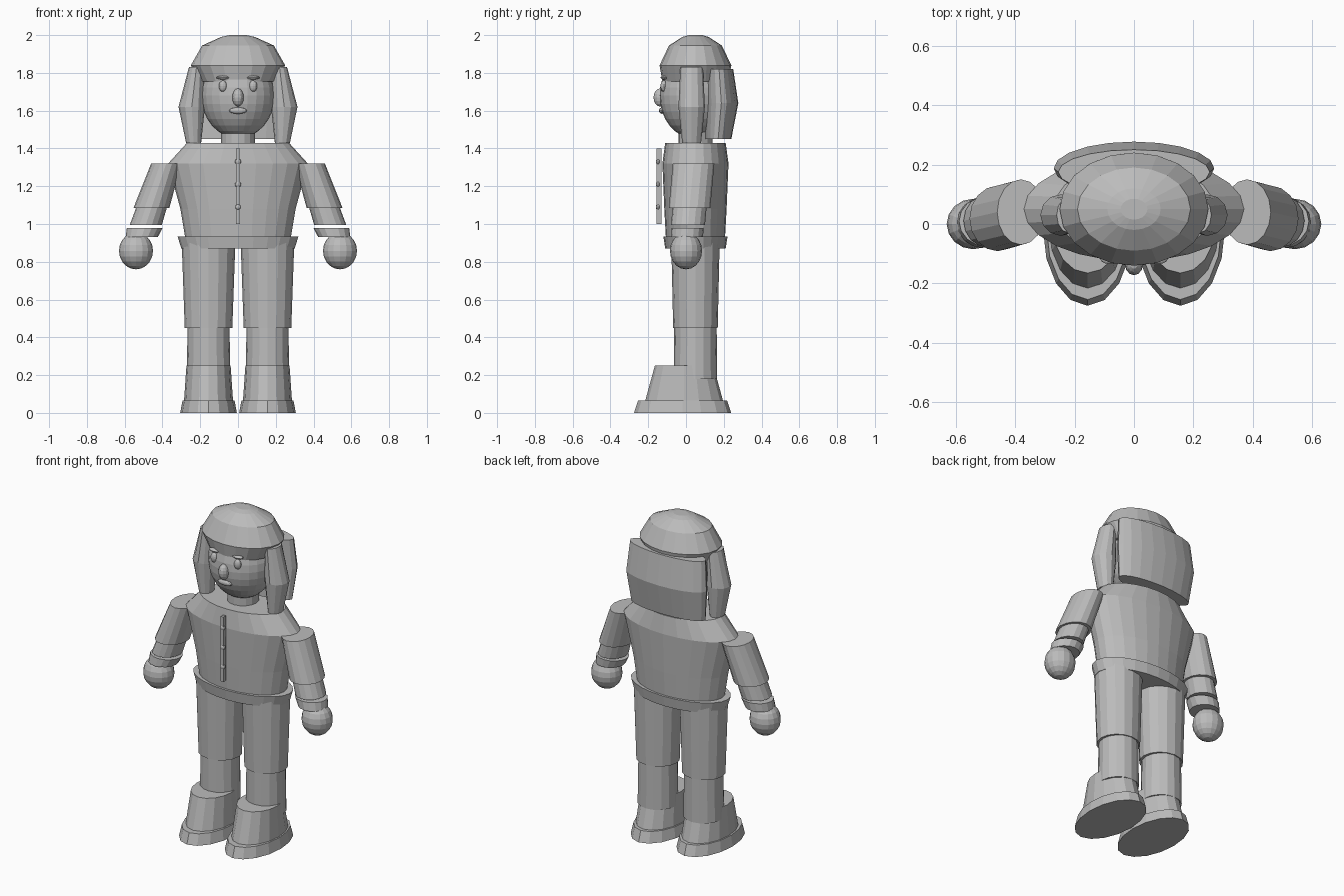
import bpy, bmesh, math
from mathutils import Matrix

default_cube = bpy.data.objects.get("Cube")
if default_cube:
    bpy.data.objects.remove(default_cube, do_unlink=True)

grey = bpy.data.materials.new("plain_grey")
grey.use_nodes = True
grey.diffuse_color = (.5, .5, .5, 1)
grey.node_tree.nodes["Principled BSDF"].inputs["Base Color"].default_value = grey.diffuse_color

BODY_Y = .05
SIDES = {"left": 1, "right": -1}


def finish(name, bm):
    bmesh.ops.recalc_face_normals(bm, faces=bm.faces)
    mesh = bpy.data.meshes.new(name)
    bm.to_mesh(mesh)
    bm.free()
    mesh.materials.append(grey)
    part = bpy.data.objects.new(name, mesh)
    bpy.context.collection.objects.link(part)


def ring(z, width, depth, x=0, y=BODY_Y):
    """One elliptical cross-section, given by its half width and half depth."""
    return z, width, depth, x, y


def loft(name, rings, sides=16, mirror=1):
    """Closed solid through a stack of elliptical cross-sections."""
    bm = bmesh.new()
    angles = [math.tau * step / sides for step in range(sides)]
    loops = [
        [bm.verts.new((mirror * (x + width * math.cos(angle)), y + depth * math.sin(angle), z))
         for angle in angles]
        for z, width, depth, x, y in rings
    ]
    for lower, upper in zip(loops, loops[1:]):
        for step in range(sides):
            bm.faces.new((lower[step - 1], lower[step], upper[step], upper[step - 1]))
    bm.faces.new(loops[0])
    bm.faces.new(loops[-1])
    finish(name, bm)


def placed(x, y, z, width, depth, height):
    return Matrix.Translation((x, y, z)) @ Matrix.Diagonal((width, depth, height, 1))


def ball(name, segments=12, **placement):
    bm = bmesh.new()
    bmesh.ops.create_uvsphere(bm, u_segments=segments, v_segments=segments * 2 // 3,
                              radius=1, matrix=placed(**placement))
    finish(name, bm)


def box(name, **placement):
    bm = bmesh.new()
    bmesh.ops.create_cube(bm, size=1, matrix=placed(**placement))
    finish(name, bm)


def arm_piece(name, mirror, bottom, top, bottom_width, top_width, depth):
    """Sleeve section following the outward slope of the arm."""
    rings = []
    for z, width in ((bottom, bottom_width), (top, top_width)):
        drop = 1.32 - z
        rings.append(ring(z, width, depth, x=.38 + drop / 3, y=.04 - drop / 11))
    loft(name, rings, mirror=mirror)


def leg_piece(name, mirror, bottom, top, y=BODY_Y):
    """Tapered section of the leg or foot; each end is (z, half width, half depth)."""
    loft(name, [ring(*end, x=.156, y=y) for end in (bottom, top)], mirror=mirror)


# Torso, trouser waist and neck
loft("torso", sides=24, rings=[
    ring(z=.9, width=.275, depth=.155),
    ring(z=1.08, width=.305, depth=.165),
    ring(z=1.32, width=.37, depth=.175),
    ring(z=1.43, width=.27, depth=.16),
])
loft("trouser_waist", sides=24, rings=[
    ring(z=.87, width=.3, depth=.16),
    ring(z=.935, width=.32, depth=.17),
])
loft("neck", [ring(z, width=.09, depth=.09) for z in (1.4, 1.5)])

# Jacket fastening
box("zip_strip", x=0, y=-.143, z=1.2, width=.02, depth=.024, height=.4)
for position, z in {"lower": 1.09, "middle": 1.21, "upper": 1.33}.items():
    ball(f"{position}_button", x=0, y=-.148, z=z, width=.016, depth=.012, height=.016)

# Head and central face features
ball("head", segments=24, x=0, y=.04, z=1.68, width=.195, depth=.18, height=.225)
ball("nose", x=0, y=-.137, z=1.67, width=.03, depth=.035, height=.048)
ball("mouth", x=0, y=-.127, z=1.6, width=.048, depth=.016, height=.017)

# Cap and long back hair
loft("cap", sides=20, rings=[
    ring(z=1.755, width=.2, depth=.175),
    ring(z=1.84, width=.25, depth=.19),
    ring(z=1.945, width=.19, depth=.14),
    ring(z=1.99, width=.09, depth=.07),
    ring(z=2, width=.045, depth=.035),
])
loft("back_hair", sides=20, rings=[
    ring(z=1.45, width=.25, depth=.07, y=.17),
    ring(z=1.64, width=.27, depth=.09, y=.187),
    ring(z=1.82, width=.255, depth=.075, y=.175),
])

for side, mirror in SIDES.items():
    # Eyes, brows and side hair
    ball(f"{side}_eye", x=mirror * .08, y=-.117, z=1.73, width=.022, depth=.018, height=.03)
    ball(f"{side}_eyebrow", x=mirror * .08, y=-.115, z=1.775, width=.035, depth=.02, height=.01)
    loft(f"{side}_side_hair", sides=12, mirror=mirror, rings=[
        ring(z=1.43, width=.04, depth=.05, x=.235, y=.03),
        ring(z=1.62, width=.07, depth=.07, x=.245, y=.03),
        ring(z=1.83, width=.04, depth=.06, x=.22, y=.03),
    ])

    # Arm with stepped sleeve, separate cuff and round hand
    arm_piece(f"{side}_upper_sleeve", mirror, bottom=1.085, top=1.32,
              bottom_width=.095, top_width=.08, depth=.11)
    arm_piece(f"{side}_lower_sleeve", mirror, bottom=.995, top=1.12,
              bottom_width=.085, top_width=.08, depth=.09)
    arm_piece(f"{side}_cuff", mirror, bottom=.93, top=.98,
              bottom_width=.085, top_width=.095, depth=.085)
    ball(f"{side}_hand", segments=16, x=mirror * .54, y=0, z=.858,
         width=.09, depth=.085, height=.098)

    # Leg, boot and sole
    leg_piece(f"{side}_upper_leg", mirror, bottom=(.45, .126, .118), top=(.9, .142, .128))
    leg_piece(f"{side}_lower_leg", mirror, bottom=(.18, .116, .115), top=(.5, .11, .112))
    leg_piece(f"{side}_boot", mirror, bottom=(.06, .13, .207), top=(.25, .117, .155), y=-.01)
    leg_piece(f"{side}_sole", mirror, bottom=(0, .15, .257), top=(.065, .138, .236), y=-.018)
